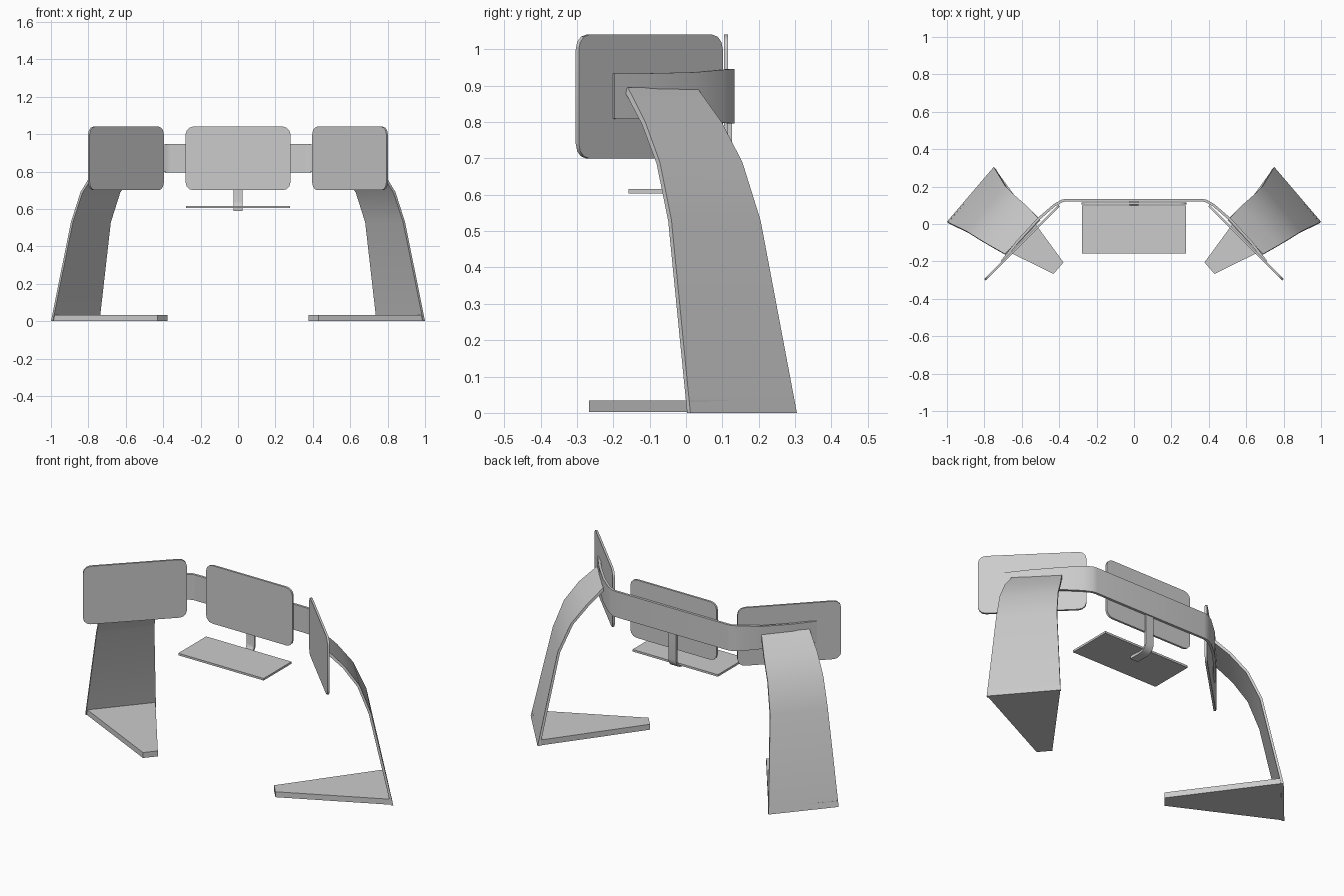
import bpy, bmesh, math
from mathutils import Vector, Matrix

if "Cube" in bpy.data.objects:
    bpy.data.objects.remove(bpy.data.objects["Cube"])


def finish(name, bm, angle=40):
    bmesh.ops.recalc_face_normals(bm, faces=bm.faces)
    me = bpy.data.meshes.new(name)
    bm.to_mesh(me)
    bm.free()
    ob = bpy.data.objects.new(name, me)
    bpy.context.collection.objects.link(ob)
    bpy.ops.object.select_all(action='DESELECT')
    ob.select_set(True)
    bpy.context.view_layer.objects.active = ob
    bpy.ops.object.shade_smooth_by_angle(angle=math.radians(angle))
    return ob


def loft(name, rings, side=1):
    """Skin equal-sized rings of points, cap both ends; side=-1 mirrors in x."""
    bm = bmesh.new()
    rows = [[bm.verts.new((p[0] * side, p[1], p[2])) for p in r] for r in rings]
    n = len(rows[0])
    for a, b in zip(rows, rows[1:]):
        for i in range(n):
            j = (i + 1) % n
            bm.faces.new((a[i], a[j], b[j], b[i]))
    bm.faces.new(rows[0])
    bm.faces.new(rows[-1])
    return finish(name, bm)


def screen(name, loc, angle, w=0.56, h=0.34, r=0.04, t=0.012):
    pts = []
    for k, (sx, sz) in enumerate(((1, 1), (-1, 1), (-1, -1), (1, -1))):
        for i in range(4):
            a = math.pi / 2 * (k + i / 3)
            pts.append((sx * (w / 2 - r) + r * math.cos(a),
                        sz * (h / 2 - r) + r * math.sin(a)))
    m = Matrix.Translation(loc) @ Matrix.Rotation(angle, 4, 'Z')
    return loft(name, [[m @ Vector((x, y, z)) for x, z in pts]
                       for y in (-t / 2, t / 2)])


# screens
screen("centre_screen", (0, 0.11, 0.87), 0)
for side, label in ((1, "right"), (-1, "left")):
    screen(label + "_screen", (side * 0.599, -0.101, 0.87), -side * math.radians(45))

# curved support band behind the screens: x, y, half height
half = [(0.36, 0.134, 0.075), (0.385, 0.131, 0.075), (0.43, 0.106, 0.073),
        (0.52, 0.028, 0.066), (0.63, -0.092, 0.063), (0.712, -0.197, 0.062)]
path = [(-x, y, h) for x, y, h in reversed(half)] + half
rings = []
for i, (x, y, h) in enumerate(path):
    a, b = path[max(i - 1, 0)], path[min(i + 1, len(path) - 1)]
    d = Vector((b[0] - a[0], b[1] - a[1])).normalized() * 0.014
    rings.append([(x, y, 0.871 - h), (x, y, 0.871 + h),
                  (x + d.y, y - d.x, 0.871 + h), (x + d.y, y - d.x, 0.871 - h)])
loft("support_band", rings)

# legs and feet: back edge (x, y), front edge (x, y), height, inner drop
leg = [(0.75, 0.305, 1.0, 0.012, 0.0, 0.0),
       (0.69, 0.205, 0.893, -0.04, 0.53, 0.002),
       (0.64, 0.155, 0.842, -0.072, 0.69, 0.004),
       (0.575, 0.098, 0.775, -0.112, 0.80, 0.007),
       (0.51, 0.03, 0.69, -0.16, 0.895, 0.010)]
for side, label in ((1, "right"), (-1, "left")):
    loft(label + "_leg",
         [[(bx, by, z), (fx, fy, z), (fx - 0.01, fy - 0.009, z - dz),
           (bx - 0.01, by - 0.009, z - dz)] for bx, by, fx, fy, z, dz in leg], side)
    outline = [(0.745, 0.298), (0.993, 0.010), (0.43, -0.267), (0.377, -0.205)]
    loft(label + "_foot", [[(x, y, 0.002) for x, y in outline],
                           [(x, y, 0.034) for x, y in outline]], side)

# tray
loft("keyboard_tray", [[(sx * 0.277, y, z) for sx, y in
                        ((-1, -0.158), (1, -0.158), (1, 0.1), (-1, 0.1))]
                       for z in (0.604, 0.616)])

# bent bracket carrying the tray: outer and inner profile points (y, z)
c = (0.075, 0.64)
prof = [((0.127, 0.82), (0.115, 0.82))]
for i in range(6):
    a = -math.pi / 2 * i / 5
    prof.append(tuple((c[0] + r * math.cos(a), c[1] + r * math.sin(a))
                      for r in (0.052, 0.04)))
prof.append(((0.0, 0.588), (0.0, 0.606)))
loft("tray_bracket", [[(-0.025, *o), (0.025, *o), (0.025, *n), (-0.025, *n)]
                      for o, n in prof])
